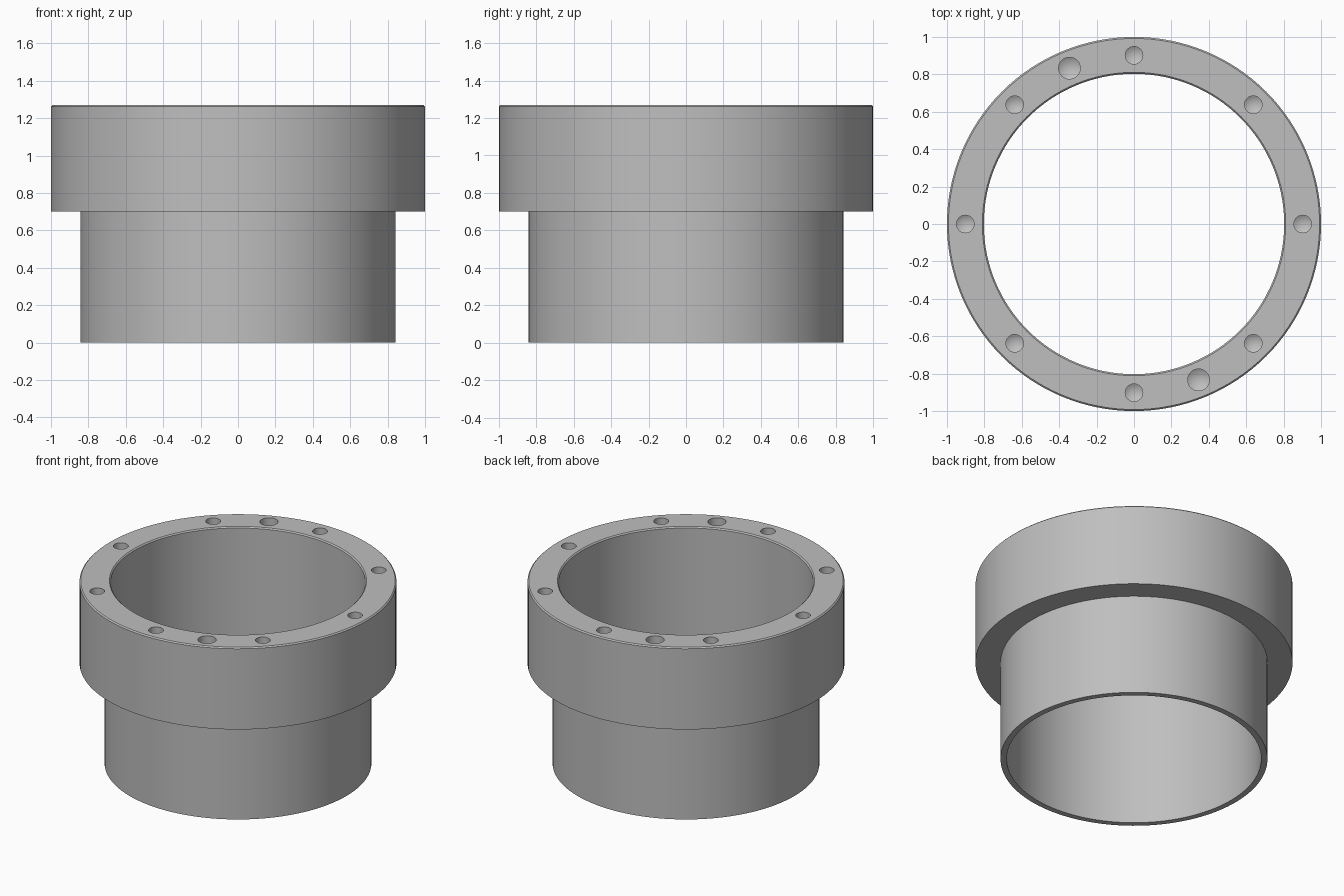
import bpy
import bmesh
from math import cos, sin, radians, tau
from mathutils import Vector

cube = bpy.data.objects.get("Cube")
if cube:
    bpy.data.objects.remove(cube, do_unlink=True)

grey = bpy.data.materials.new("plain grey")
grey.use_nodes = True
colour = (0.52, 0.52, 0.52, 1)
grey.diffuse_color = colour
grey.node_tree.nodes["Principled BSDF"].inputs["Base Color"].default_value = colour

TOP, STEP = 1.27, 0.70
BORE, TUBE, FLANGE = 0.803, 0.842, 1.0
CHAMFER = 0.008


def lathe(bm, profile, segments, centre=(0, 0), closed=False):
    """Revolve (radius, height) points about a vertical axis."""
    cx, cy = centre
    verts = [bm.verts.new((cx + r, cy, z)) for r, z in profile]
    pairs = list(zip(verts, verts[1:]))
    if closed:
        pairs.append((verts[-1], verts[0]))
    edges = [bm.edges.new(p) for p in pairs]
    bmesh.ops.spin(bm, geom=verts + edges, cent=(cx, cy, 0), axis=(0, 0, 1),
                   angle=tau, steps=segments, use_merge=True)


def finish(bm, name):
    bmesh.ops.remove_doubles(bm, verts=bm.verts, dist=0.0001)
    bmesh.ops.recalc_face_normals(bm, faces=bm.faces)
    mesh = bpy.data.meshes.new(name)
    bm.to_mesh(mesh)
    bm.free()
    mesh.materials.append(grey)
    obj = bpy.data.objects.new(name, mesh)
    bpy.context.collection.objects.link(obj)
    return obj


# Stepped sleeve: thin tube below, thick flange above, chamfered rims
bm = bmesh.new()
lathe(bm, [(BORE, 0), (TUBE, 0), (TUBE, STEP), (FLANGE, STEP),
           (FLANGE, TOP - CHAMFER), (FLANGE - CHAMFER, TOP),
           (BORE + CHAMFER, TOP), (BORE, TOP - CHAMFER)], 128, closed=True)
sleeve = finish(bm, "flanged_sleeve")

# Drill shapes: eight bolt holes and two larger dowel holes, pointed at the end
bm = bmesh.new()
holes = [(i * 45, 0.047) for i in range(8)] + [(112.5, 0.058), (292.5, 0.058)]
for angle, radius in holes:
    a = radians(angle)
    floor = TOP - 0.3
    lathe(bm, [(0, floor - 0.6 * radius), (radius, floor),
               (radius, TOP + 0.1), (0, TOP + 0.1)],
          32, centre=(0.902 * cos(a), 0.902 * sin(a)))
drills = finish(bm, "hole_cutters")
drills.hide_render = True

# Cut the holes, then drop the cutters
cut = sleeve.modifiers.new("drilled_holes", 'BOOLEAN')
cut.operation = 'DIFFERENCE'
cut.solver = 'EXACT'
cut.object = drills
bpy.ops.object.select_all(action='DESELECT')
sleeve.select_set(True)
bpy.context.view_layer.objects.active = sleeve
bpy.ops.object.modifier_apply(modifier=cut.name)
bpy.data.objects.remove(drills, do_unlink=True)
bpy.ops.object.shade_smooth_by_angle(angle=radians(25))
